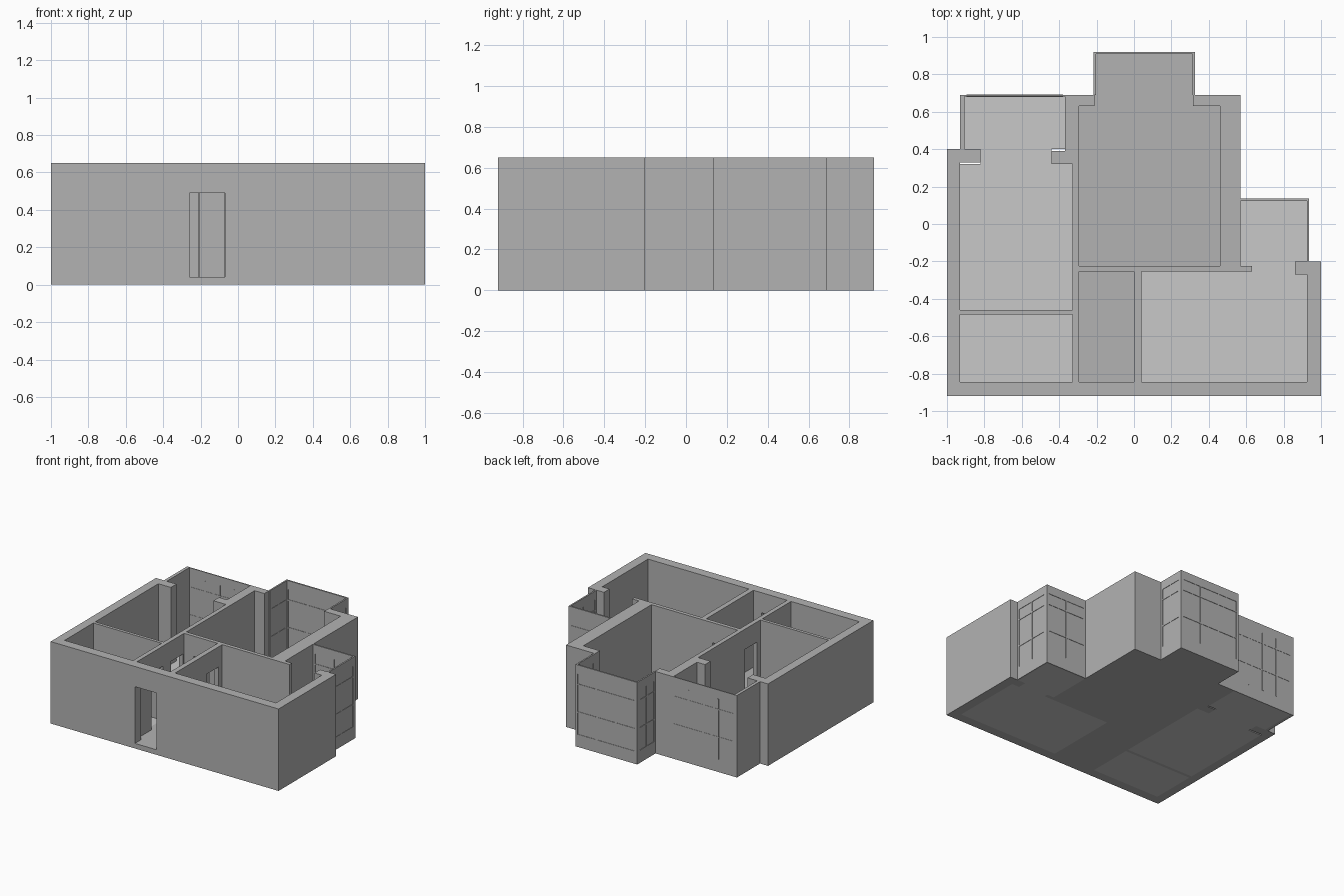
import bpy
import bmesh

if "Cube" in bpy.data.objects:
    bpy.data.objects.remove(bpy.data.objects["Cube"], do_unlink=True)

H = 0.65         # wall height
FLOOR = 0.04     # floor thickness
DOOR = 0.49      # top of door openings


def material(name, value):
    m = bpy.data.materials.new(name)
    m.use_nodes = True
    col = (value, value, value, 1)
    m.diffuse_color = col
    bsdf = m.node_tree.nodes["Principled BSDF"]
    bsdf.inputs["Base Color"].default_value = col
    bsdf.inputs["Roughness"].default_value = 0.9
    return m


GREY = material("wall grey", 0.45)
LIGHT = material("light floor grey", 0.58)


def build(name, boxes, mat):
    """One object out of boxes given as (x0, x1, y0, y1, z0, z1)."""
    bm = bmesh.new()
    for x0, x1, y0, y1, z0, z1 in boxes:
        v = bmesh.ops.create_cube(bm, size=1)["verts"]
        bmesh.ops.scale(bm, verts=v, vec=(x1 - x0, y1 - y0, z1 - z0))
        bmesh.ops.translate(bm, verts=v, vec=((x0 + x1) / 2, (y0 + y1) / 2, (z0 + z1) / 2))
    me = bpy.data.meshes.new(name)
    bm.to_mesh(me)
    bm.free()
    me.materials.append(mat)
    ob = bpy.data.objects.new(name, me)
    bpy.context.collection.objects.link(ob)
    return ob


def wall(name, x0, x1, y0, y1, doors=()):
    """Straight wall along its longer side, with door openings (start, end)."""
    along_x = x1 - x0 > y1 - y0
    boxes = []

    def piece(a, b, z0, z1):
        boxes.append((a, b, y0, y1, z0, z1) if along_x else (x0, x1, a, b, z0, z1))

    pos, end = (x0, x1) if along_x else (y0, y1)
    for a, b in doors:
        piece(pos, a, 0, H)
        piece(a, b, 0, FLOOR)
        piece(a, b, DOOR, H)
        pos = b
    piece(pos, end, 0, H)
    return build(name, boxes, GREY)


def window_wall(name, axis, line, a, b, cols, framed=True, margin=0.02):
    """Thin glazed wall centred on a line, with panes divided by slim bars."""
    t, core, bar = 0.006, 0.003, 0.005
    boxes = []

    def piece(p, q, z0, z1, d):
        boxes.append((p, q, line - d, line + d, z0, z1) if axis == "x"
                     else (line - d, line + d, p, q, z0, z1))

    z_low, z_high = 0.10, 0.58
    p, q = a + margin, b - margin
    if framed:
        piece(a, b, 0, H, core)              # recessed panes
        piece(a, b, 0, z_low, t)
        piece(a, b, z_high, H, t)
        piece(a, p, z_low, z_high, t)
        piece(q, b, z_low, z_high, t)
    else:
        piece(a, b, 0, H, core + 0.001)      # panes flush with the wall
    for i in range(1, cols):
        c = p + (q - p) * i / cols
        piece(c - bar, c + bar, z_low, z_high, t)
    for z in (0.275, 0.495):
        piece(p, q, z - bar, z + bar, t)
    return build(name, boxes, GREY)


# Outer walls
wall("front_wall", -1, 1, -0.92, -0.845, [(-0.26, -0.07)])
wall("left_outer_wall", 0.925, 1, -0.845, -0.2)
wall("left_outer_return", 0.86, 0.925, -0.27, -0.2)
wall("right_outer_wall", -1, -0.93, -0.845, 0.4)
wall("right_outer_return", -0.93, -0.82, 0.33, 0.4)
wall("living_room_side_wall", 0.46, 0.57, -0.225, 0.69)
wall("living_room_back_wall_left", 0.315, 0.46, 0.63, 0.69)
wall("living_room_back_wall_right", -0.295, -0.21, 0.63, 0.69)
wall("bedroom_side_wall", -0.37, -0.295, 0.39, 0.69)
wall("bedroom_bay_side_wall", -0.93, -0.905, 0.4, 0.69)

# Partitions
wall("hall_right_partition", -0.33, -0.295, -0.845, 0.39, [(-0.66, -0.52), (-0.42, -0.27)])
wall("bedroom_pier", -0.44, -0.33, 0.32, 0.39)
wall("bathroom_partition", -0.93, -0.33, -0.485, -0.46)
wall("hall_left_partition", 0.0, 0.04, -0.845, -0.255, [(-0.45, -0.30)])
wall("living_room_partition", -0.295, 0.63, -0.255, -0.225, [(-0.21, -0.075)])

# Glazed bays
window_wall("living_bay_back", "x", 0.914, -0.216, 0.326, 3)
window_wall("living_bay_right_side", "y", -0.21, 0.69, 0.908, 2)
window_wall("living_bay_left_side", "y", 0.32, 0.69, 0.908, 2)
window_wall("bedroom_bay_back", "x", 0.686, -0.905, -0.37, 4, framed=False, margin=0.01)
window_wall("kitchen_bay_back", "x", 0.129, 0.57, 0.936, 2)
window_wall("kitchen_bay_side", "y", 0.93, -0.2, 0.123, 2)

# Floors
build("living_room_floor", [(-0.295, 0.46, -0.225, 0.63, 0, FLOOR),
                            (-0.21, 0.315, 0.63, 0.911, 0, FLOOR)], GREY)
build("hall_floor", [(-0.295, 0.0, -0.845, -0.255, 0, FLOOR)], GREY)
build("bedroom_floor", [(-0.93, -0.33, -0.46, 0.32, 0, FLOOR),
                        (-0.82, -0.44, 0.32, 0.4, 0, FLOOR),
                        (-0.905, -0.37, 0.4, 0.683, 0, FLOOR)], LIGHT)
build("bathroom_floor", [(-0.93, -0.33, -0.845, -0.485, 0, FLOOR)], LIGHT)
build("kitchen_floor", [(0.04, 0.925, -0.845, -0.27, 0, FLOOR),
                        (0.04, 0.86, -0.27, -0.255, 0, FLOOR),
                        (0.63, 0.86, -0.255, -0.2, 0, FLOOR),
                        (0.57, 0.63, -0.225, -0.2, 0, FLOOR),
                        (0.57, 0.927, -0.2, 0.126, 0, FLOOR)], LIGHT)
